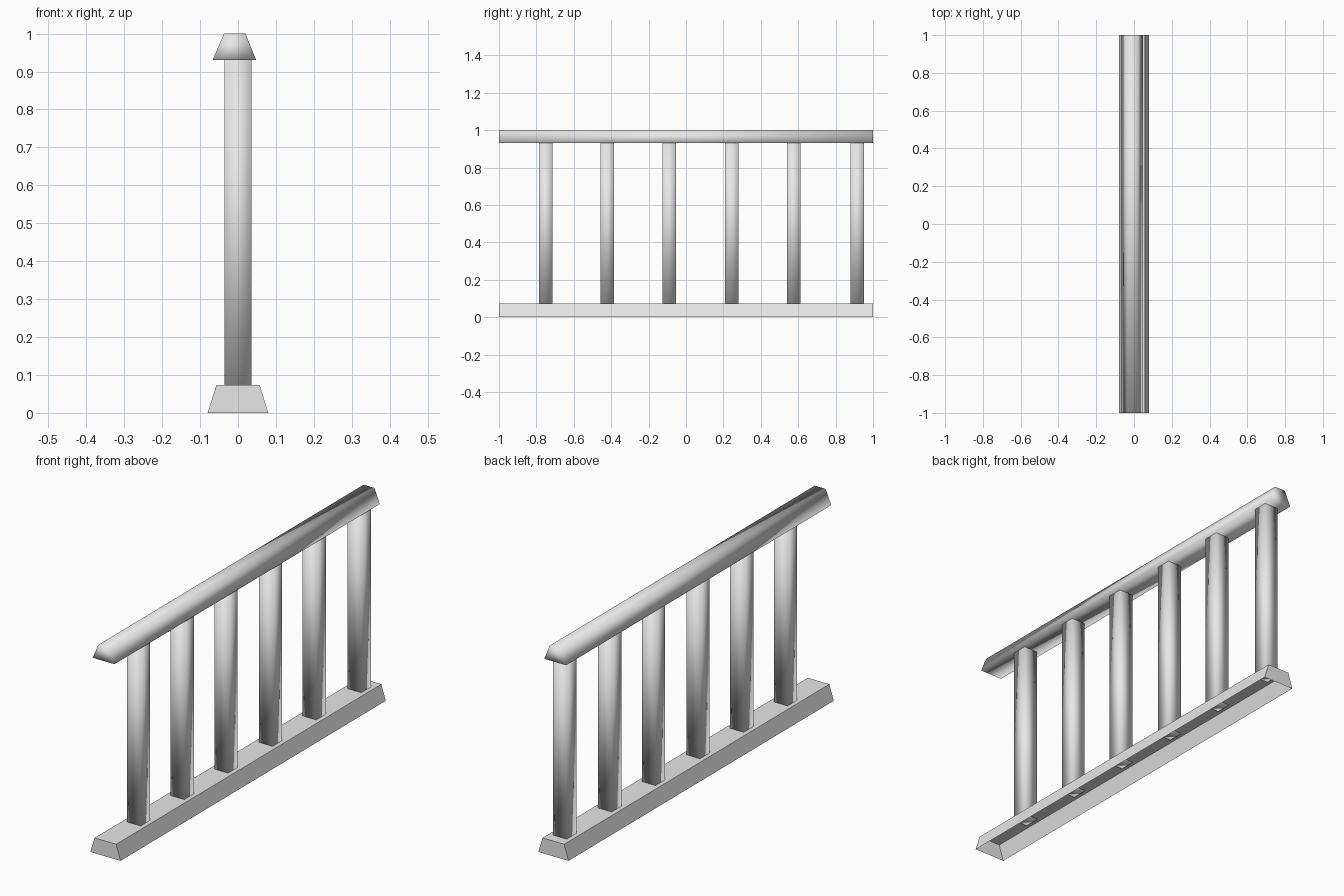
import bpy
import bmesh

cube = bpy.data.objects.get("Cube")
if cube:
    bpy.data.objects.remove(cube, do_unlink=True)

# Single pale grey material
grey = bpy.data.materials.new("pale_grey")
grey.use_nodes = True
grey.diffuse_color = (0.8, 0.8, 0.8, 1)
grey.node_tree.nodes["Principled BSDF"].inputs["Base Color"].default_value = (0.8, 0.8, 0.8, 1)


def prism(name, profile, y0, y1, open_bottom=False, smooth=True):
    """Extrude an x-z profile along y; its first edge is the underside."""
    bm = bmesh.new()
    near = [bm.verts.new((x, y0, z)) for x, z in profile]
    far = [bm.verts.new((x, y1, z)) for x, z in profile]
    count = len(profile)
    for i in range(count):
        if open_bottom and i == 0:
            continue
        j = (i + 1) % count
        bm.faces.new((near[j], near[i], far[i], far[j]))
    bm.faces.new(near)
    bm.faces.new(far[::-1])
    bmesh.ops.recalc_face_normals(bm, faces=bm.faces)
    for face in bm.faces:
        face.smooth = smooth
    mesh = bpy.data.meshes.new(name)
    bm.to_mesh(mesh)
    bm.free()
    mesh.materials.append(grey)
    obj = bpy.data.objects.new(name, mesh)
    bpy.context.collection.objects.link(obj)
    return obj


# Tapered rails: the lower one is a hollow channel, open underneath
prism("bottom_rail", [(-0.08, 0), (0.08, 0), (0.057, 0.073), (-0.057, 0.073)],
      -1, 1, open_bottom=True, smooth=False)
prism("top_rail", [(-0.067, 0.93), (0.048, 0.93), (0.02, 1), (-0.037, 1)], -1, 1)

# Square balusters with softened shading
half = 0.036
for number, y in enumerate((-0.75, -0.42, -0.09, 0.245, 0.575, 0.915), 1):
    prism(f"baluster_{number}",
          [(-half, 0.069), (half, 0.069), (half, 0.93), (-half, 0.93)],
          y - half, y + half)
